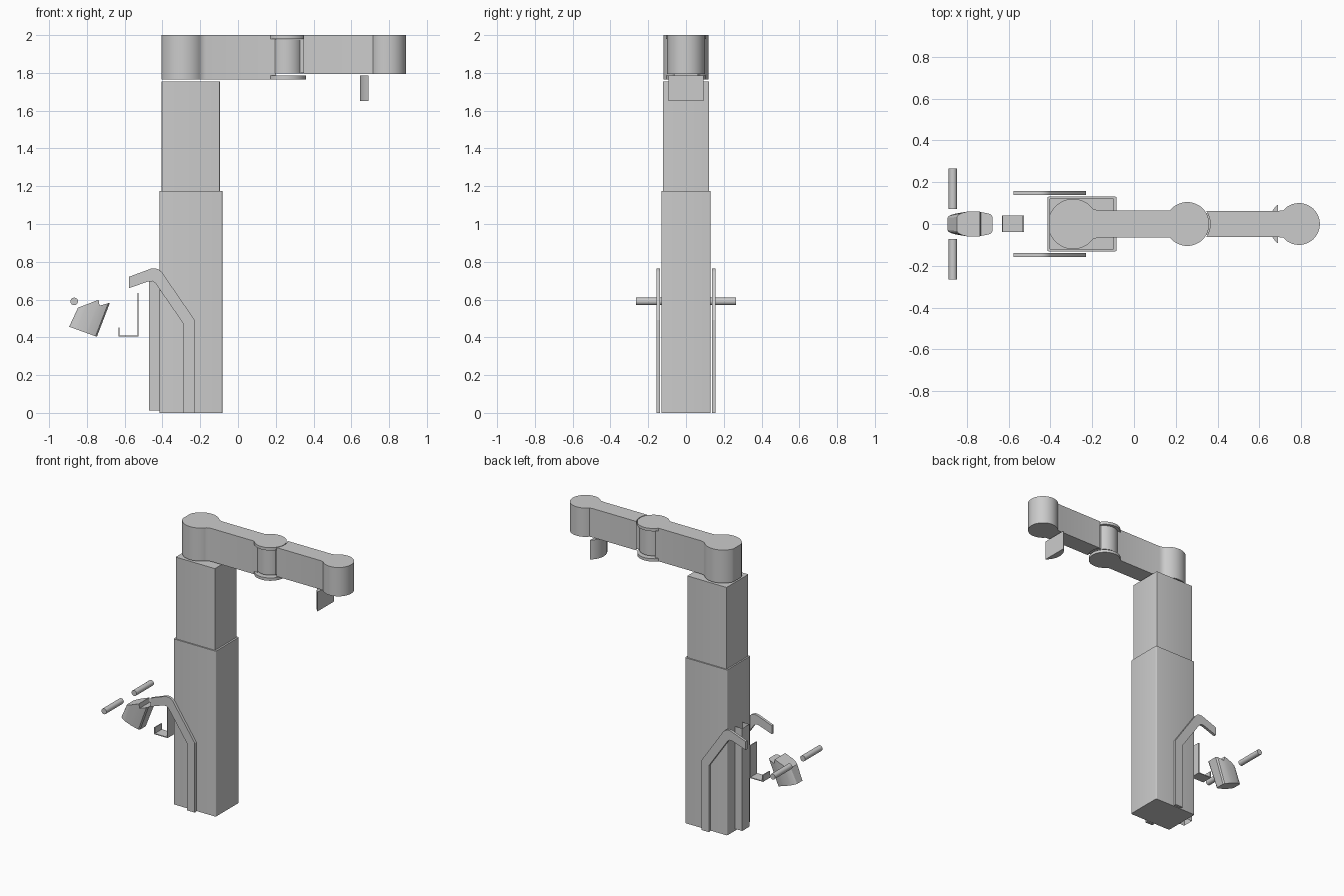
import bpy, bmesh, math
from mathutils import Vector

if "Cube" in bpy.data.objects:
    bpy.data.objects.remove(bpy.data.objects["Cube"])


def finish(name, bm, smooth=True):
    bmesh.ops.recalc_face_normals(bm, faces=bm.faces)
    me = bpy.data.meshes.new(name)
    bm.to_mesh(me)
    bm.free()
    ob = bpy.data.objects.new(name, me)
    bpy.context.collection.objects.link(ob)
    if smooth:
        bpy.ops.object.select_all(action='DESELECT')
        ob.select_set(True)
        bpy.context.view_layer.objects.active = ob
        bpy.ops.object.shade_smooth_by_angle(angle=math.radians(30))
    return ob


def prism(name, pts, lo, hi, axis='Z'):
    """Extrude an outline along z (points are x, y) or along y (points are x, z)."""
    bm = bmesh.new()
    place = (lambda a, b, t: (a, b, t)) if axis == 'Z' else (lambda a, b, t: (a, t, b))
    low = [bm.verts.new(place(a, b, lo)) for a, b in pts]
    top = [bm.verts.new(place(a, b, hi)) for a, b in pts]
    bm.faces.new(low)
    bm.faces.new(top)
    n = len(pts)
    for i in range(n):
        j = (i + 1) % n
        bm.faces.new((low[i], low[j], top[j], top[i]))
    return finish(name, bm)


def arc(cx, cy, r, a0, a1, n=24):
    return [(cx + r * math.cos(math.radians(a0 + (a1 - a0) * i / n)),
             cy + r * math.sin(math.radians(a0 + (a1 - a0) * i / n))) for i in range(n + 1)]


def disc(name, cx, r, lo, hi):
    return prism(name, arc(cx, 0, r, 0, 352.5, 47), lo, hi)


def rounded_rect(x0, x1, hy, r):
    return (arc(x1 - r, hy - r, r, 0, 90, 4) + arc(x0 + r, hy - r, r, 90, 180, 4)
            + arc(x0 + r, -hy + r, r, 180, 270, 4) + arc(x1 - r, -hy + r, r, 270, 360, 4))


# telescopic column
prism("lower_column", rounded_rect(-0.415, -0.083, 0.131, 0.008), 0, 1.175)
prism("upper_column", rounded_rect(-0.404, -0.096, 0.122, 0.004), 1.17, 1.755)

# cable channel on the back of the column, open at both ends
bm = bmesh.new()
plan = [(-0.414, -0.04), (-0.47, -0.04), (-0.47, 0.04), (-0.414, 0.04)]
low = [bm.verts.new((x, y, 0.012)) for x, y in plan]
top = [bm.verts.new((x, y, 0.74)) for x, y in plan]
for i in range(3):
    bm.faces.new((low[i], low[i + 1], top[i + 1], top[i]))
finish("cable_channel", bm, False)

# inner arm: shoulder with a flat back, necking into a bar that carries the elbow discs
hw = 0.064
sx, sr = -0.292, 0.12
flat = math.degrees(math.acos(-0.112 / sr))
inner = ([(0.20, hw), (-0.168, hw), (-0.182, 0.068)] + arc(sx, 0, sr, 38, flat)
         + arc(sx, 0, sr, 360 - flat, 322) + [(-0.182, -0.068), (-0.168, -hw), (0.20, -hw)])
prism("inner_arm", inner, 1.765, 2.0)
disc("elbow_top_disc", 0.255, 0.105, 1.98, 2.0)
disc("elbow_bottom_disc", 0.255, 0.105, 1.765, 1.785)
disc("elbow_barrel", 0.257, 0.088, 1.797, 1.978)

# outer arm: hollowed start around the elbow, round head at the end
start = math.degrees(math.asin(0.062 / 0.11))
outer = (arc(0.255, 0, 0.11, start, -start, 12) + [(0.69, -0.062), (0.705, -0.065)]
         + arc(0.79, 0, 0.1, -140, 140, 36) + [(0.705, 0.065), (0.69, 0.062)])
prism("outer_arm", outer, 1.795, 2.0)
prism("outer_arm_neck", [(0.30, -0.05), (0.37, -0.05), (0.37, 0.05), (0.30, 0.05)], 1.80, 1.977)

# curved block hanging under the outer arm
half = math.degrees(math.acos((0.7645 - 0.69) / 0.1195))
prism("hanging_block", arc(0.7645, 0, 0.1195, 180 - half, 180 + half, 20), 1.65, 1.787)

# bent side rails
rail = [(-0.23, 0), (-0.23, 0.493), (-0.403, 0.745), (-0.418, 0.758), (-0.437, 0.765),
        (-0.46, 0.764), (-0.578, 0.72), (-0.578, 0.66), (-0.475, 0.696), (-0.454, 0.697),
        (-0.437, 0.686), (-0.289, 0.472), (-0.289, 0)]
for side, s in (("left", 1), ("right", -1)):
    prism("side_rail_" + side, rail, *sorted((s * 0.138, s * 0.157)), axis='Y')

# J-shaped holder
t = 0.006
holder = [(-0.527, 0.635), (-0.527, 0.404), (-0.633, 0.404), (-0.633, 0.452),
          (-0.633 + t, 0.452), (-0.633 + t, 0.404 + t), (-0.527 - t, 0.404 + t), (-0.527 - t, 0.635)]
prism("j_holder", holder, -0.038, 0.04, axis='Y')

# pair of grips
for side, s in (("left", 1), ("right", -1)):
    prism("grip_" + side, arc(-0.867, 0.59, 0.02, 0, 345, 23),
          *sorted((s * 0.072, s * 0.266)), axis='Y')

# tilted pod with a notched top: (position along, half width, top x, top z)
stations = [(0.0, 0.034, -0.847, 0.557), (0.04, 0.044, -0.840, 0.560),
            (0.14, 0.052, -0.826, 0.565), (0.28, 0.059, -0.800, 0.575),
            (0.62, 0.059, -0.738, 0.599), (0.66, 0.057, -0.733, 0.568),
            (0.85, 0.052, -0.706, 0.575), (0.95, 0.047, -0.687, 0.581), (1.0, 0.036, -0.678, 0.583)]
a, b = Vector((-0.894, 0, 0.456)), Vector((-0.747, 0, 0.403))
bm = bmesh.new()
rings = []
for u, w, x, z in stations:
    p = a.lerp(b, u)
    rings.append([bm.verts.new(v) for v in ((p.x, -w * 0.85, p.z), (p.x, w * 0.85, p.z),
                                            (x, w, z), (x, -w, z))])
for r0, r1 in zip(rings, rings[1:]):
    for i in range(4):
        j = (i + 1) % 4
        bm.faces.new((r0[i], r0[j], r1[j], r1[i]))
bm.faces.new(rings[0])
bm.faces.new(rings[-1])
finish("control_pod", bm)
